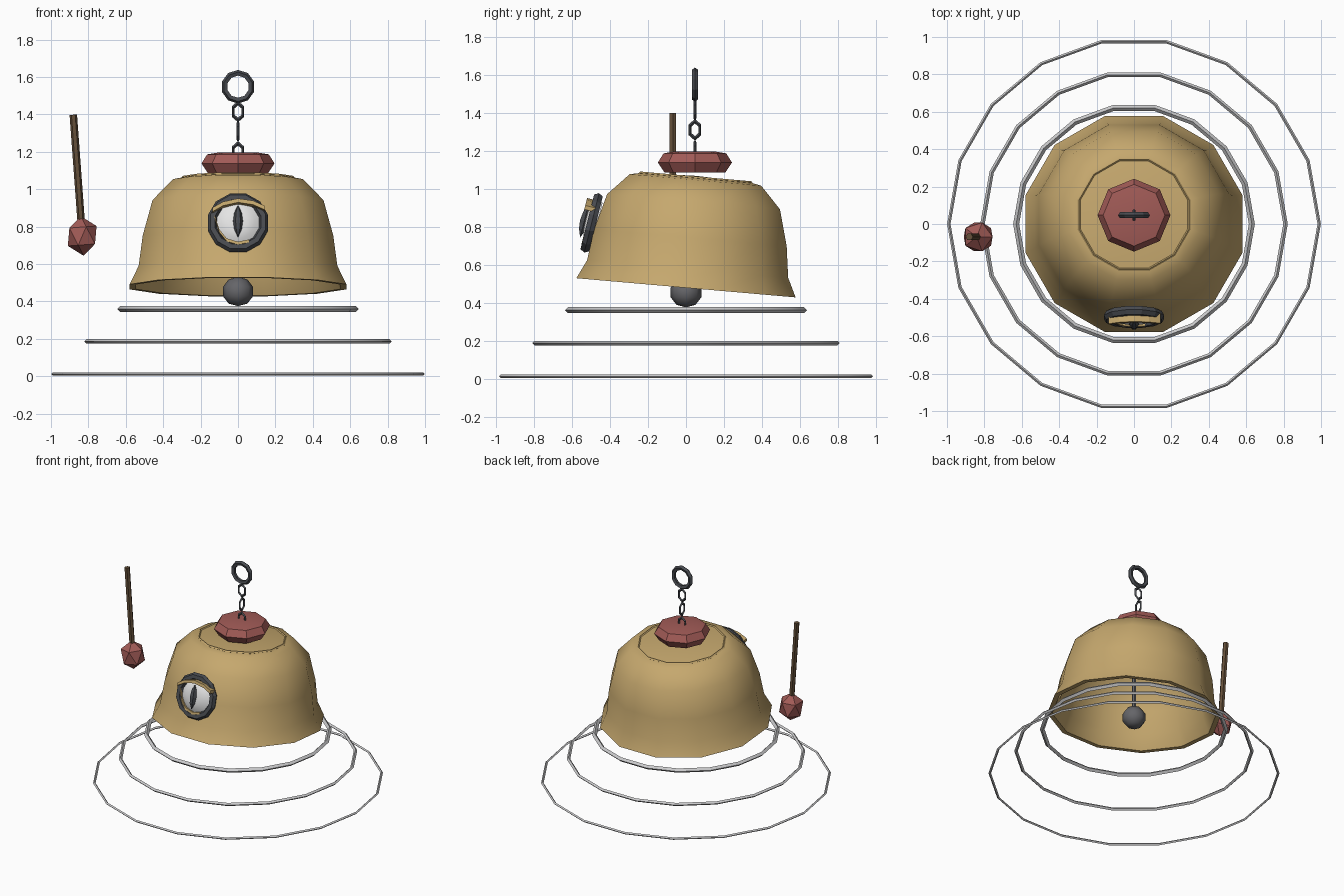
import bpy, bmesh, math
from mathutils import Matrix, Vector

if "Cube" in bpy.data.objects:
    bpy.data.objects.remove(bpy.data.objects["Cube"])

def material(name, rgb):
    m = bpy.data.materials.new(name)
    m.diffuse_color = (*rgb, 1)
    m.use_nodes = True
    m.node_tree.nodes["Principled BSDF"].inputs["Base Color"].default_value = m.diffuse_color
    return m

GOLD = material("aged gold", (0.56, 0.39, 0.155))
RED = material("dull red", (0.36, 0.105, 0.095))
SILVER = material("pale silver", (0.60, 0.60, 0.61))
IRON = material("dark iron", (0.065, 0.07, 0.08))
GREY = material("clapper grey", (0.13, 0.13, 0.14))
WHITE = material("eye white", (0.78, 0.78, 0.78))
BROWN = material("brown wood", (0.13, 0.08, 0.042))

def finish(name, bm, mat, matrix=Matrix(), smooth=None):
    bmesh.ops.remove_doubles(bm, verts=bm.verts, dist=1e-5)
    bmesh.ops.recalc_face_normals(bm, faces=bm.faces)
    me = bpy.data.meshes.new(name)
    bm.to_mesh(me)
    bm.free()
    me.materials.append(mat)
    ob = bpy.data.objects.new(name, me)
    bpy.context.collection.objects.link(ob)
    ob.matrix_world = matrix
    if smooth:
        bpy.ops.object.select_all(action='DESELECT')
        ob.select_set(True)
        bpy.context.view_layer.objects.active = ob
        bpy.ops.object.shade_smooth_by_angle(angle=math.radians(smooth))
    return ob

def lathe(name, profile, segs, mat, matrix=Matrix(), offset=0, closed=False, smooth=None):
    """Spin (radius, height) points around z."""
    bm = bmesh.new()
    rows = []
    for r, z in profile:
        angles = [math.radians(offset) + math.tau * i / segs for i in range(segs)]
        if r == 0:
            rows.append([bm.verts.new((0, 0, z))] * segs)
        else:
            rows.append([bm.verts.new((r * math.cos(a), r * math.sin(a), z)) for a in angles])
    pairs = list(zip(rows, rows[1:])) + ([(rows[-1], rows[0])] if closed else [])
    for a, b in pairs:
        for i in range(segs):
            j = (i + 1) % segs
            corners = list(dict.fromkeys((a[i], a[j], b[j], b[i])))
            if len(corners) > 2:
                bm.faces.new(corners)
    return finish(name, bm, mat, matrix, smooth)

def torus(name, major, minor, segs, sides, mat, matrix=Matrix(), offset=0, smooth=None):
    prof = [(major + minor * math.cos(math.tau * k / sides),
             minor * math.sin(math.tau * k / sides)) for k in range(sides)]
    return lathe(name, prof, segs, mat, matrix, offset, True, smooth)

def at(x, y, z):
    return Matrix.Translation((x, y, z))

def rot(deg, axis):
    return Matrix.Rotation(math.radians(deg), 4, axis)

def scale(x, y, z):
    return Matrix.Diagonal((x, y, z, 1))

# Three widening sound rings below the bell
for i, (major, minor, z) in enumerate([(0.63, 0.016, 0.36), (0.81, 0.012, 0.187), (0.99, 0.009, 0.012)]):
    torus(f"sound_ring_{i + 1}", major, minor, 18, 4, SILVER, at(0, 0, z), smooth=40)

# Tilted hollow bell with flared rim
BELL = at(0, 0, 0.478) @ rot(-5, 'X')
outer = [(0.6, 0), (0.55, 0.1), (0.527, 0.265), (0.473, 0.455), (0.36, 0.57), (0.3, 0.582), (0, 0.592)]
inner = [(0, 0.562), (0.34, 0.54), (0.445, 0.44), (0.497, 0.26), (0.52, 0.1), (0.565, 0)]
lathe("bell", outer + inner, 12, GOLD, BELL, 15, True, smooth=40)
torus("crown_ring", 0.304, 0.008, 12, 4, GOLD, BELL @ at(0, 0, 0.581), 15)

# Clapper
lathe("clapper_rod", [(0, 0.48), (0.014, 0.48), (0.014, 1.05), (0, 1.05)], 6, GREY)
ball = [(0.085 * math.sin(math.pi * k / 5), -0.08 * math.cos(math.pi * k / 5)) for k in range(1, 5)]
lathe("clapper_ball", [(0, -0.078)] + ball + [(0, 0.078)], 8, GREY, at(0, 0, 0.453), smooth=40)

# Red cap and hanging chain
lathe("cap_knob", [(0, 1.085), (0.16, 1.085), (0.195, 1.138), (0.165, 1.186), (0.10, 1.197), (0, 1.195)],
      8, RED, at(0, 0.047, 0), smooth=35)
for i, z in enumerate((1.2, 1.31, 1.415)):
    turn = 90 if i == 1 else 0
    torus(f"chain_link_{i + 1}", 0.03, 0.008, 6, 4, IRON,
          at(0, 0.047, z) @ rot(turn, 'Z') @ rot(90, 'X') @ scale(1, 1.5, 1), 30)
torus("hanging_ring", 0.073, 0.017, 10, 5, IRON, at(0, 0.047, 1.548) @ rot(90, 'X'), 18)

# Eye on the front: local y runs up the bell, local z points outward
EYE = at(0, -0.497, 0.82) @ rot(76, 'X')
torus("eye_rim", 0.14, 0.027, 12, 6, IRON, EYE, 15)
lathe("eye_white", [(0, -0.03), (0.122, -0.03), (0.122, 0.0), (0.09, 0.022), (0.05, 0.033), (0, 0.036)],
      12, WHITE, EYE, 15, smooth=40)
lathe("pupil", [(0, -0.09), (0.02, -0.045), (0.026, 0), (0.02, 0.045), (0, 0.09)], 6, IRON,
      EYE @ at(0, 0, 0.04) @ rot(-90, 'X'))

def lid(name, pts, half, z0, z1):
    """Curved strip in the eye plane, half = half height."""
    bm = bmesh.new()
    rows = [[bm.verts.new((x, y + s * half, z)) for s, z in ((-1, z0), (1, z0), (1, z1), (-1, z1))]
            for x, y in pts]
    for a, b in zip(rows, rows[1:]):
        for k in range(4):
            bm.faces.new((a[k], a[(k + 1) % 4], b[(k + 1) % 4], b[k]))
    bm.faces.new(rows[0])
    bm.faces.new(rows[-1])
    finish(name, bm, GOLD, EYE)

lid("upper_eyelid", [(-0.135, 0.06), (-0.08, 0.092), (0, 0.11), (0.08, 0.098), (0.142, 0.07)], 0.011, 0.0, 0.055)
lid("lower_eyelid", [(-0.125, 0.03), (-0.1, -0.05), (-0.06, -0.1), (0, -0.118), (0.06, -0.105)], 0.008, 0.0, 0.025)

# Mallet hanging beside the bell
MALLET = at(-0.833, -0.069, 0.75) @ rot(-4.2, 'Y')
lathe("mallet_handle", [(0, 0), (0.02, 0), (0.02, 0.65), (0, 0.65)], 6, BROWN, MALLET)
bm = bmesh.new()
bmesh.ops.create_icosphere(bm, subdivisions=1, radius=0.09)
finish("mallet_head", bm, RED, MALLET @ scale(1, 1, 1.18))
